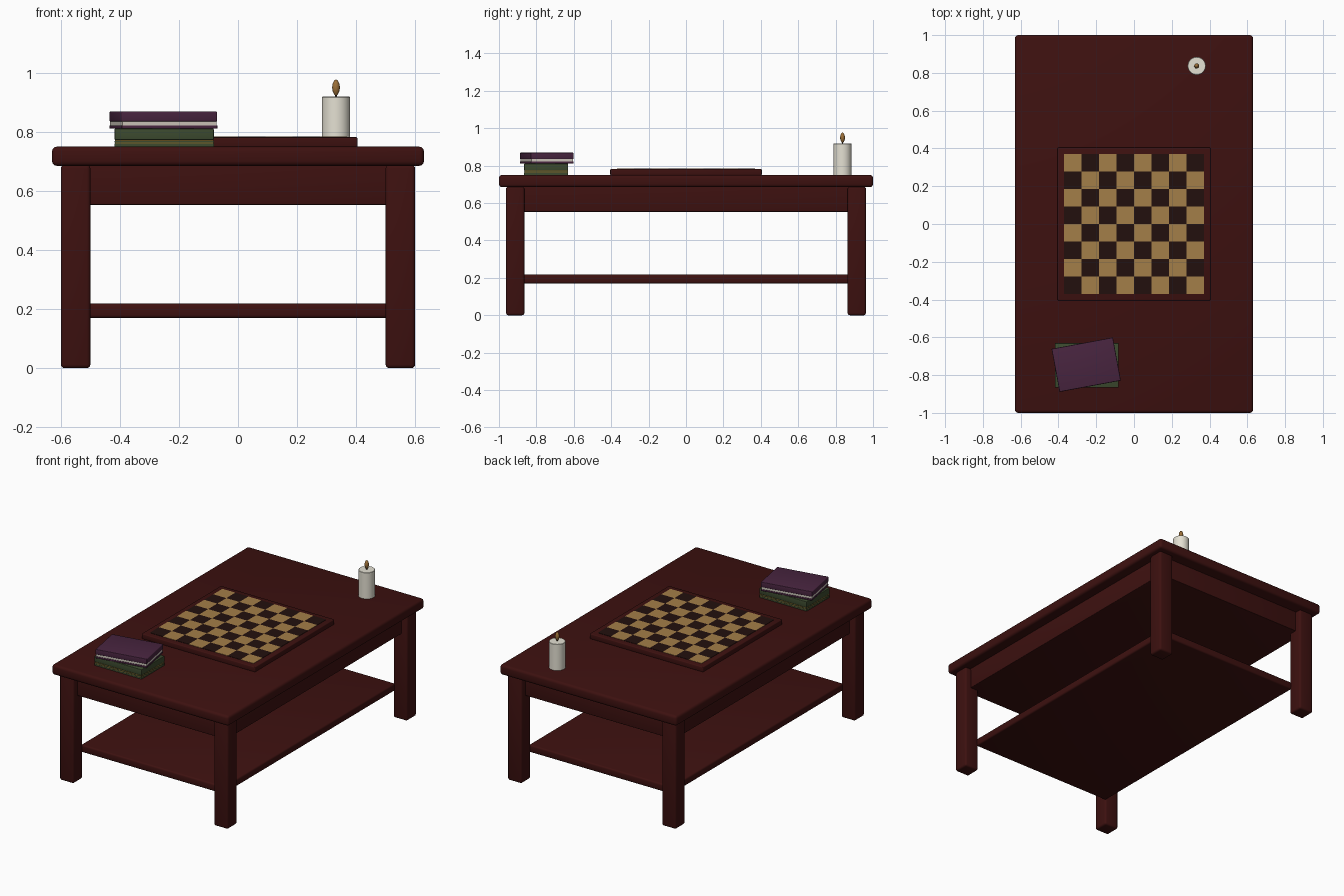
import bpy, bmesh, math
from mathutils import Matrix

if "Cube" in bpy.data.objects:
    bpy.data.objects.remove(bpy.data.objects["Cube"])


def mat(name, rgb):
    m = bpy.data.materials.new(name)
    m.diffuse_color = (*rgb, 1)
    m.use_nodes = True
    m.node_tree.nodes["Principled BSDF"].inputs["Base Color"].default_value = m.diffuse_color
    return m


WOOD = mat("dark red wood", (0.047, 0.0055, 0.005))
LIGHT = mat("light square tan", (0.37, 0.21, 0.065))
DARK = mat("dark square brown", (0.016, 0.005, 0.004))
PURPLE = mat("purple cover", (0.065, 0.018, 0.05))
GREEN = mat("green cover", (0.045, 0.068, 0.028))
PAPER = mat("white paper", (0.62, 0.57, 0.5))
GOLD = mat("gold edge", (0.2, 0.12, 0.02))
WAX = mat("cream wax", (0.78, 0.75, 0.65))
FLAME = mat("amber flame", (0.33, 0.16, 0.04))


def finish(bm, name, *mats):
    me = bpy.data.meshes.new(name)
    bm.to_mesh(me)
    bm.free()
    for m in mats:
        me.materials.append(m)
    ob = bpy.data.objects.new(name, me)
    bpy.context.collection.objects.link(ob)
    bpy.ops.object.select_all(action='DESELECT')
    bpy.context.view_layer.objects.active = ob
    ob.select_set(True)
    bpy.ops.object.shade_smooth_by_angle(angle=math.radians(35))
    return ob


def box(name, x, y, z, material, bevel=0.0, turn=0.0):
    """Bevelled box from (min, max) pairs, turned about its own centre."""
    size = [b - a for a, b in (x, y, z)]
    mid = [(a + b) / 2 for a, b in (x, y, z)]
    bm = bmesh.new()
    bmesh.ops.create_cube(bm, size=1, matrix=Matrix.Diagonal((*size, 1)))
    if bevel:
        bmesh.ops.bevel(bm, geom=bm.edges[:], offset=bevel, segments=3,
                        profile=0.5, affect='EDGES')
    bm.transform(Matrix.Translation(mid) @ Matrix.Rotation(turn, 4, 'Z'))
    return finish(bm, name, material)


# Table
box("table_top", (-0.63, 0.63), (-1, 1), (0.685, 0.75), WOOD, 0.016)
box("apron", (-0.56, 0.56), (-0.92, 0.92), (0.553, 0.69), WOOD, 0.004)
box("lower_shelf", (-0.51, 0.51), (-0.875, 0.875), (0.17, 0.218), WOOD, 0.01)
for sx, side in ((-1, "left"), (1, "right")):
    for sy, end in ((-1, "front"), (1, "back")):
        cx, cy = sx * 0.55, sy * 0.913
        box(f"{end}_{side}_leg", (cx - 0.05, cx + 0.05),
            (cy - 0.049, cy + 0.049), (0, 0.688), WOOD, 0.012)

# Chess board with a thin checkered plate
box("board_base", (-0.405, 0.405), (-0.405, 0.405), (0.748, 0.782), WOOD, 0.005)
bm = bmesh.new()
cell = 0.74 / 8
bmesh.ops.create_grid(bm, x_segments=8, y_segments=8, size=0.37,
                      matrix=Matrix.Translation((0, 0, 0.784)))
for f in bm.faces:
    c = f.calc_center_median()
    col, row = int((c.x + 0.37) / cell), int((0.37 - c.y) / cell)
    f.material_index = (col + row) % 2
rim = bmesh.ops.extrude_edge_only(bm, edges=[e for e in bm.edges if e.is_boundary])
for v in rim["geom"]:
    if isinstance(v, bmesh.types.BMVert):
        v.co.z = 0.78
bmesh.ops.recalc_face_normals(bm, faces=bm.faces[:])
finish(bm, "checkered_squares", LIGHT, DARK)


# Books: stacked layers of cover and page edges
def book(name, cx, cy, w, d, turn, layers):
    for i, (z0, z1, inset, m, bev) in enumerate(layers):
        hx, hy = w / 2 - inset, d / 2 - inset
        box(f"{name}_layer_{i + 1}", (cx - hx, cx + hx), (cy - hy, cy + hy),
            (z0, z1), m, bev, turn)


book("green_book", -0.25, -0.748, 0.336, 0.235, 0, [
    (0.749, 0.760, 0, GREEN, 0), (0.760, 0.764, 0.001, GOLD, 0),
    (0.764, 0.769, 0, GREEN, 0), (0.769, 0.773, 0.001, GOLD, 0),
    (0.773, 0.811, 0, GREEN, 0.003)])
book("purple_book", -0.253, -0.745, 0.33, 0.232, math.radians(10.5), [
    (0.811, 0.822, 0, PURPLE, 0.002), (0.821, 0.836, 0.003, PAPER, 0),
    (0.835, 0.869, 0, PURPLE, 0.004)])


# Candle and flame as turned profiles
def lathe(name, profile, steps, material):
    bm = bmesh.new()
    vs = [bm.verts.new((r, 0, z)) for r, z in profile]
    es = [bm.edges.new(p) for p in zip(vs, vs[1:])]
    bmesh.ops.spin(bm, geom=vs + es, cent=(0, 0, 0), axis=(0, 0, 1),
                   angle=math.tau, steps=steps)
    bmesh.ops.remove_doubles(bm, verts=bm.verts[:], dist=0.0002)
    bmesh.ops.recalc_face_normals(bm, faces=bm.faces[:])
    bm.transform(Matrix.Translation((0.332, 0.837, 0)))
    return finish(bm, name, material)


lathe("candle", [(0, 0.749), (0.048, 0.749), (0.048, 0.917),
                 (0.046, 0.919), (0, 0.919)], 32, WAX)
lathe("candle_wick", [(0, 0.915), (0.003, 0.915), (0.003, 0.93), (0, 0.93)], 8, DARK)
lathe("candle_flame", [(0, 0.921), (0.006, 0.926), (0.011, 0.937), (0.0135, 0.95),
                       (0.011, 0.964), (0.006, 0.974), (0, 0.978)], 16, FLAME)
